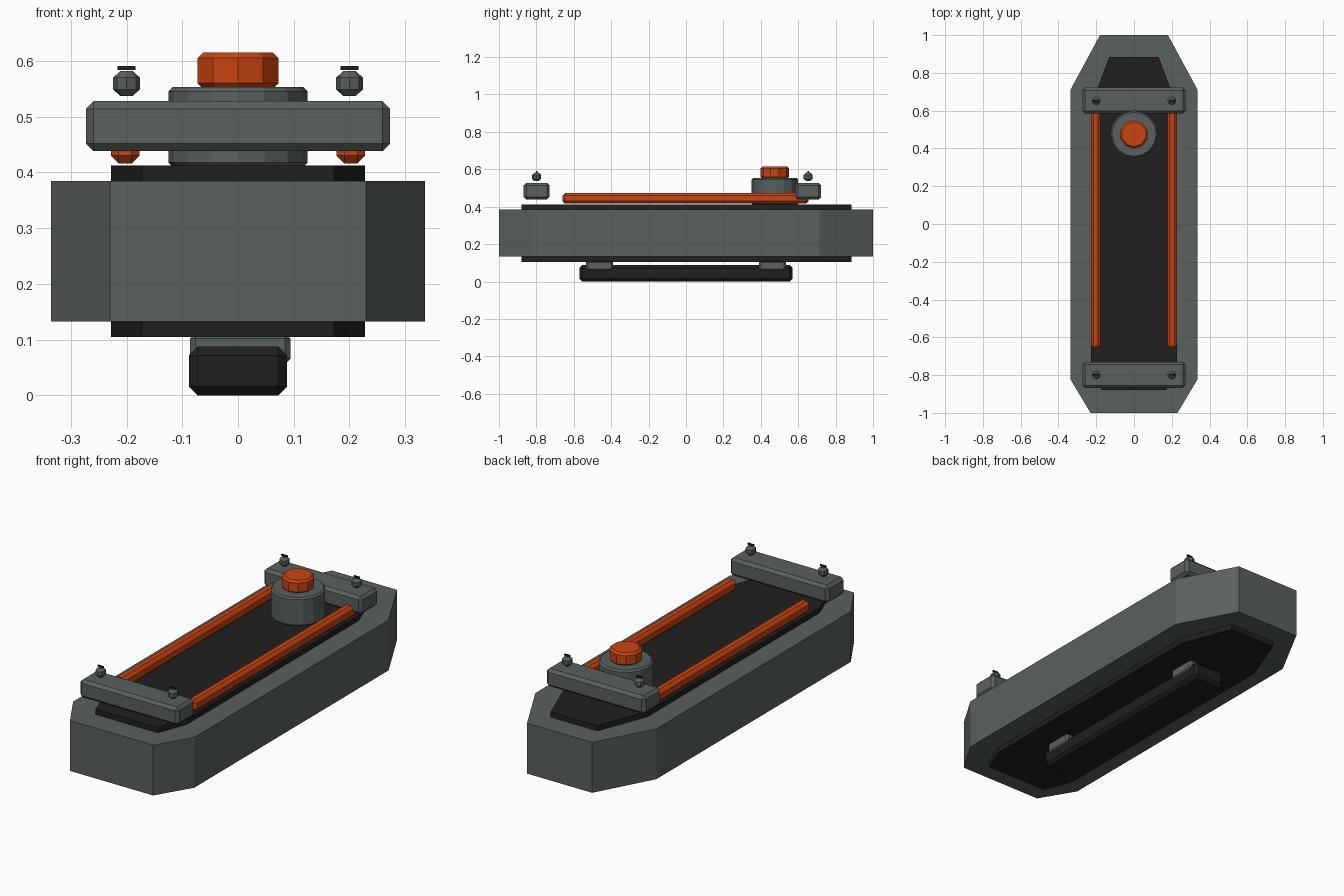
import bpy, bmesh, math
from mathutils import Matrix

if "Cube" in bpy.data.objects:
    bpy.data.objects.remove(bpy.data.objects["Cube"])


def material(name, rgb):
    m = bpy.data.materials.new(name)
    m.diffuse_color = (*rgb, 1)
    m.use_nodes = True
    m.node_tree.nodes["Principled BSDF"].inputs["Base Color"].default_value = m.diffuse_color
    return m


GREY = material("slate grey", (0.100, 0.118, 0.115))
BLACK = material("black", (0.014, 0.014, 0.014))
ORANGE = material("burnt orange", (0.58, 0.057, 0.005))


def finish(bm, name, mat, bevel=0.0, limit=30):
    bmesh.ops.recalc_face_normals(bm, faces=bm.faces)
    mesh = bpy.data.meshes.new(name)
    bm.to_mesh(mesh)
    bm.free()
    mesh.materials.append(mat)
    ob = bpy.data.objects.new(name, mesh)
    bpy.context.collection.objects.link(ob)
    if bevel:
        mod = ob.modifiers.new("bevel", 'BEVEL')
        mod.width = bevel
        mod.segments = 1
        mod.limit_method = 'ANGLE'
        mod.angle_limit = math.radians(limit)
    return ob


def box(name, mat, x, y, z, bevel=0.0):
    """Box from (min, max) ranges."""
    bm = bmesh.new()
    size = [b - a for a, b in (x, y, z)]
    mid = [(a + b) / 2 for a, b in (x, y, z)]
    bmesh.ops.create_cube(bm, size=1, matrix=Matrix.Translation(mid) @ Matrix.Diagonal((*size, 1)))
    return finish(bm, name, mat, bevel)


def prism(name, mat, half, z):
    """Upright slab from the right half of a symmetric outline."""
    outline = half + [(-px, py) for px, py in reversed(half)]
    bm = bmesh.new()
    face = bm.faces.new([bm.verts.new((px, py, z[0])) for px, py in outline])
    top = bmesh.ops.extrude_face_region(bm, geom=[face], use_keep_orig=True)["geom"]
    bmesh.ops.translate(bm, vec=(0, 0, z[1] - z[0]),
                        verts=[g for g in top if isinstance(g, bmesh.types.BMVert)])
    return finish(bm, name, mat)


def cylinder(name, mat, r, sides, loc, z, bevel=0.0):
    bm = bmesh.new()
    bmesh.ops.create_cone(bm, cap_ends=True, segments=sides, radius1=r, radius2=r, depth=z[1] - z[0],
                          matrix=Matrix.Translation((*loc, (z[0] + z[1]) / 2)))
    return finish(bm, name, mat, bevel, 60)


# Main body and its inset plates above and below
prism("body", GREY, [(0.23, -1), (0.335, -0.825), (0.335, 0.713), (0.18, 1)], (0.133, 0.385))
plate = [(0.172, -0.88), (0.228, -0.73), (0.228, 0.63), (0.13, 0.885)]
prism("top_plate", BLACK, plate, (0.384, 0.412))
prism("bottom_plate", BLACK, plate, (0.105, 0.134))

# Orange rails along the top
for side, s in (("left", -1), ("right", 1)):
    box(f"{side}_rail", ORANGE, sorted((s * 0.177, s * 0.228)), (-0.66, 0.655), (0.416, 0.474), 0.014)

# Cross bars with screws
for end, y0, y1 in (("front", -0.868, -0.73), ("back", 0.585, 0.722)):
    box(f"{end}_cross_bar", GREY, (-0.273, 0.273), (y0, y1), (0.438, 0.528), 0.014)
    yc = (y0 + y1) / 2
    for side, s in (("left", -1), ("right", 1)):
        cylinder(f"{end}_{side}_screw", GREY, 0.024, 8, (s * 0.2, yc), (0.537, 0.582), 0.012)
        box(f"{end}_{side}_screw_slot", BLACK, (s * 0.2 - 0.016, s * 0.2 + 0.016),
            (yc - 0.004, yc + 0.004), (0.584, 0.591))

# Turret knob with orange cap
cylinder("knob_base", GREY, 0.125, 16, (0, 0.475), (0.41, 0.553), 0.008)
cylinder("knob_cap", ORANGE, 0.076, 10, (0, 0.475), (0.55, 0.615), 0.010)

# Underside rail on two mounting blocks
box("under_rail", BLACK, (-0.088, 0.088), (-0.57, 0.57), (0, 0.088), 0.016)
for end, s in (("front", -1), ("back", 1)):
    box(f"{end}_mount", GREY, (-0.086, 0.094), sorted((s * 0.39, s * 0.535)), (0.056, 0.112), 0.01)
